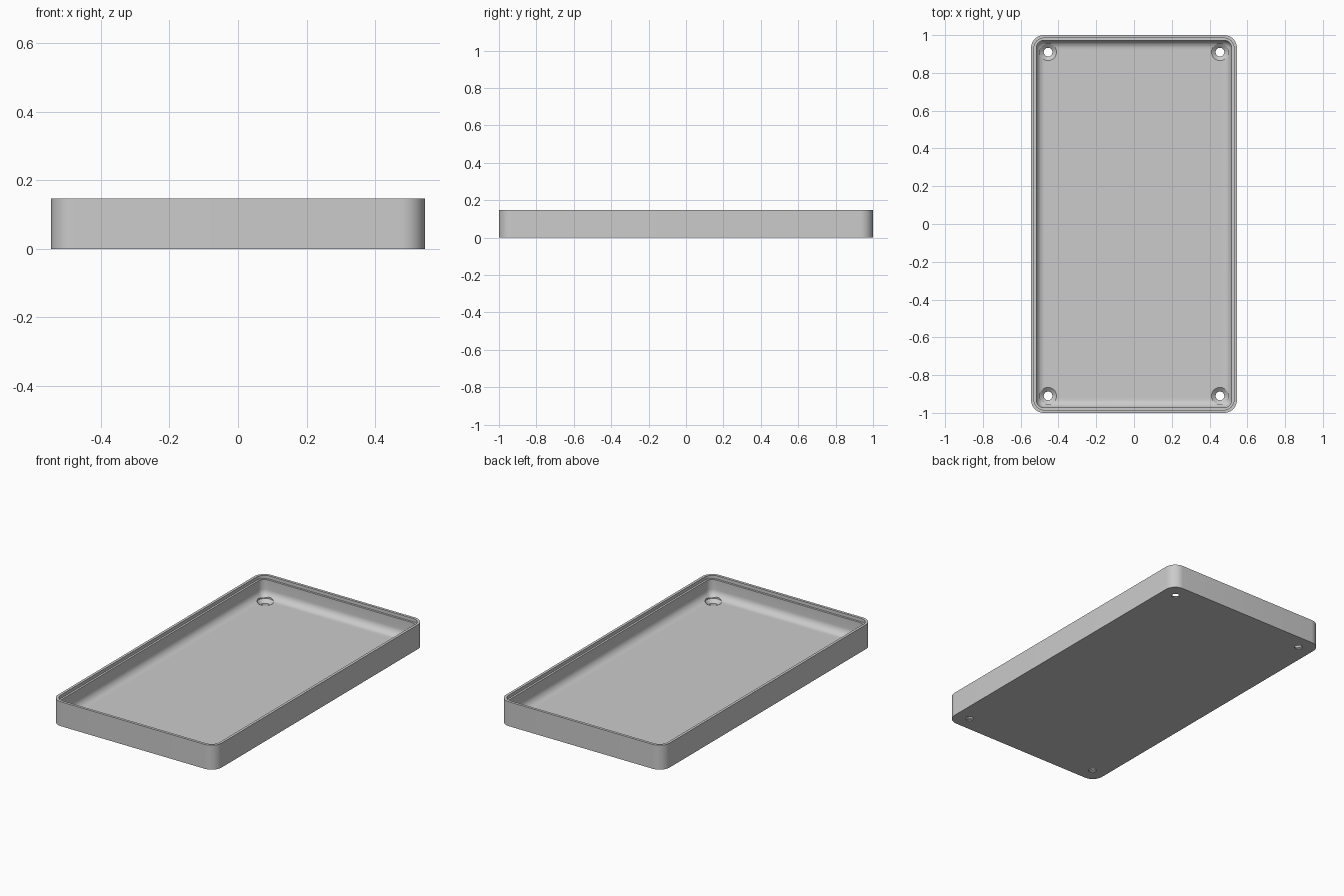
import bpy, bmesh, math

if "Cube" in bpy.data.objects:
    bpy.data.objects.remove(bpy.data.objects["Cube"], do_unlink=True)

WIDTH, LENGTH, HEIGHT = 1.09, 2.0, 0.147
CORNER, FLOOR = 0.068, 0.025
WALL, LIP, FILLET = 0.028, 0.016, 0.045
HOLE_X, HOLE_Y = 0.455, 0.91

grey = bpy.data.materials.new("grey plastic")
grey.use_nodes = True
grey.diffuse_color = (0.6, 0.6, 0.6, 1)
grey.node_tree.nodes["Principled BSDF"].inputs["Base Color"].default_value = (0.6, 0.6, 0.6, 1)


def finish(bm, name):
    bmesh.ops.recalc_face_normals(bm, faces=bm.faces)
    mesh = bpy.data.meshes.new(name)
    bm.to_mesh(mesh)
    bm.free()
    mesh.materials.append(grey)
    obj = bpy.data.objects.new(name, mesh)
    bpy.context.collection.objects.link(obj)
    return obj


def rounded_ring(bm, inset, z, steps=12):
    """Rounded rectangle of vertices, inset from the outer wall."""
    r = max(CORNER - inset, 0.012)
    cx, cy = WIDTH / 2 - inset - r, LENGTH / 2 - inset - r
    ring = []
    for quarter, (sx, sy) in enumerate(((1, 1), (-1, 1), (-1, -1), (1, -1))):
        for i in range(steps + 1):
            a = math.pi / 2 * (quarter + i / steps)
            ring.append(bm.verts.new((sx * cx + r * math.cos(a), sy * cy + r * math.sin(a), z)))
    return ring


def skin(bm, rings):
    """Join successive rings with quads and cap both ends."""
    for a, b in zip(rings, rings[1:]):
        for i in range(len(a)):
            j = (i + 1) % len(a)
            bm.faces.new((a[i], a[j], b[j], b[i]))
    bm.faces.new(rings[0])
    bm.faces.new(rings[-1])


# Tray: outer wall, stepped rim, inner wall and fillet down to the floor
profile = [(0, 0), (0, HEIGHT), (LIP, HEIGHT), (LIP, HEIGHT - 0.02), (WALL, HEIGHT - 0.02)]
for i in range(9):
    a = math.pi / 2 * i / 8
    profile.append((WALL + FILLET * (1 - math.cos(a)), FLOOR + FILLET * (1 - math.sin(a))))
bm = bmesh.new()
skin(bm, [rounded_ring(bm, inset, z) for inset, z in profile])
tray = finish(bm, "tray")

# Countersunk screw hole cutters in the four corners
bm = bmesh.new()
for sx in (-1, 1):
    for sy in (-1, 1):
        rings = []
        for r, z in ((0.023, -0.05), (0.023, 0.006), (0.045, FLOOR), (0.045, 0.1)):
            rings.append([bm.verts.new((sx * HOLE_X + r * math.cos(math.tau * i / 32),
                                        sy * HOLE_Y + r * math.sin(math.tau * i / 32), z))
                          for i in range(32)])
        skin(bm, rings)
cutter = finish(bm, "screw_hole_cutter")
cutter.hide_render = True

cut = tray.modifiers.new("screw holes", "BOOLEAN")
cut.operation = "DIFFERENCE"
cut.solver = "EXACT"
cut.object = cutter
bpy.context.view_layer.objects.active = tray
tray.select_set(True)
bpy.ops.object.modifier_apply(modifier=cut.name)
bpy.data.objects.remove(cutter, do_unlink=True)
bpy.ops.object.shade_smooth_by_angle(angle=math.radians(35))
